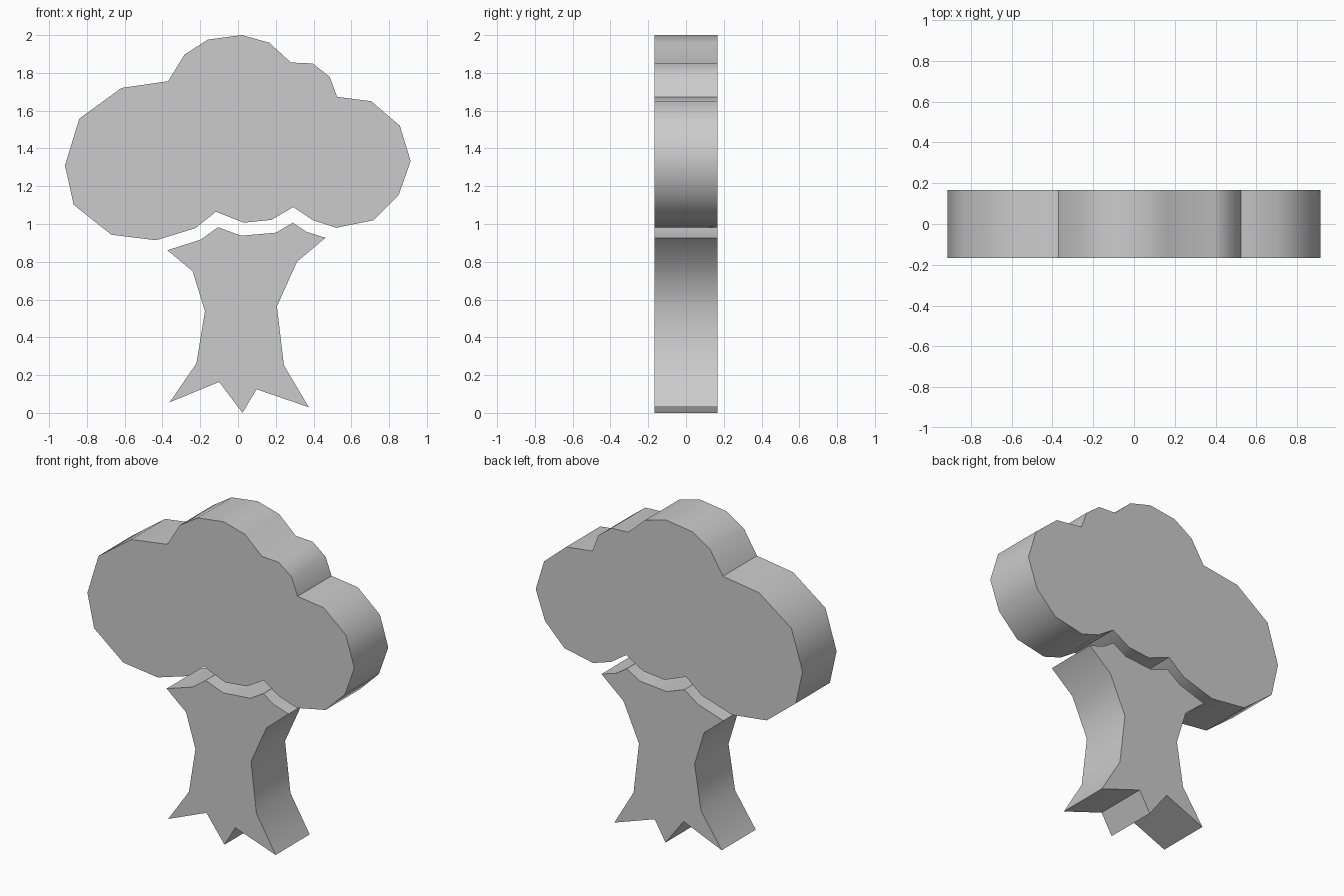
import bpy, bmesh, math

DEPTH = 0.333  # thickness along y

# Outlines as (x, z), clockwise seen from the front
CROWN = [
    (0.02, 2.0), (0.165, 1.96), (0.28, 1.855), (0.395, 1.85), (0.485, 1.78),
    (0.525, 1.673), (0.705, 1.65), (0.857, 1.52), (0.914, 1.333), (0.85, 1.152),
    (0.717, 1.02), (0.52, 0.98), (0.397, 1.02), (0.293, 1.09), (0.177, 1.022),
    (0.03, 1.007), (-0.117, 1.065), (-0.225, 0.978), (-0.434, 0.914),
    (-0.67, 0.943), (-0.87, 1.102), (-0.916, 1.31), (-0.84, 1.558),
    (-0.617, 1.72), (-0.37, 1.756), (-0.283, 1.897), (-0.16, 1.976),
]
TRUNK = [
    (-0.373, 0.861), (-0.198, 0.917), (-0.106, 0.983), (0.016, 0.938),
    (0.2, 0.954), (0.29, 1.007), (0.362, 0.959), (0.463, 0.927), (0.312, 0.8),
    (0.206, 0.564), (0.243, 0.252), (0.375, 0.03), (0.098, 0.125), (0.024, 0.0),
    (-0.1, 0.164), (-0.362, 0.056), (-0.22, 0.262), (-0.175, 0.538), (-0.24, 0.75),
]


def extruded_part(name, outline):
    """Slab made by extruding a closed outline along y."""
    bm = bmesh.new()
    face = bm.faces.new([bm.verts.new((x, -DEPTH / 2, z)) for x, z in outline])
    ext = bmesh.ops.extrude_face_region(bm, geom=[face], use_keep_orig=True)
    moved = [g for g in ext["geom"] if isinstance(g, bmesh.types.BMVert)]
    bmesh.ops.translate(bm, verts=moved, vec=(0, DEPTH, 0))
    bmesh.ops.recalc_face_normals(bm, faces=bm.faces)
    mesh = bpy.data.meshes.new(name)
    bm.to_mesh(mesh)
    bm.free()
    obj = bpy.data.objects.new(name, mesh)
    bpy.context.collection.objects.link(obj)
    # Rounded lobes shade smooth, corners and flat faces stay sharp
    bpy.ops.object.select_all(action="DESELECT")
    obj.select_set(True)
    bpy.context.view_layer.objects.active = obj
    bpy.ops.object.shade_smooth_by_angle(angle=math.radians(40))
    return obj


# Leafy top and the trunk with its roots, separated by a thin gap
extruded_part("tree_crown", CROWN)
extruded_part("tree_trunk", TRUNK)
